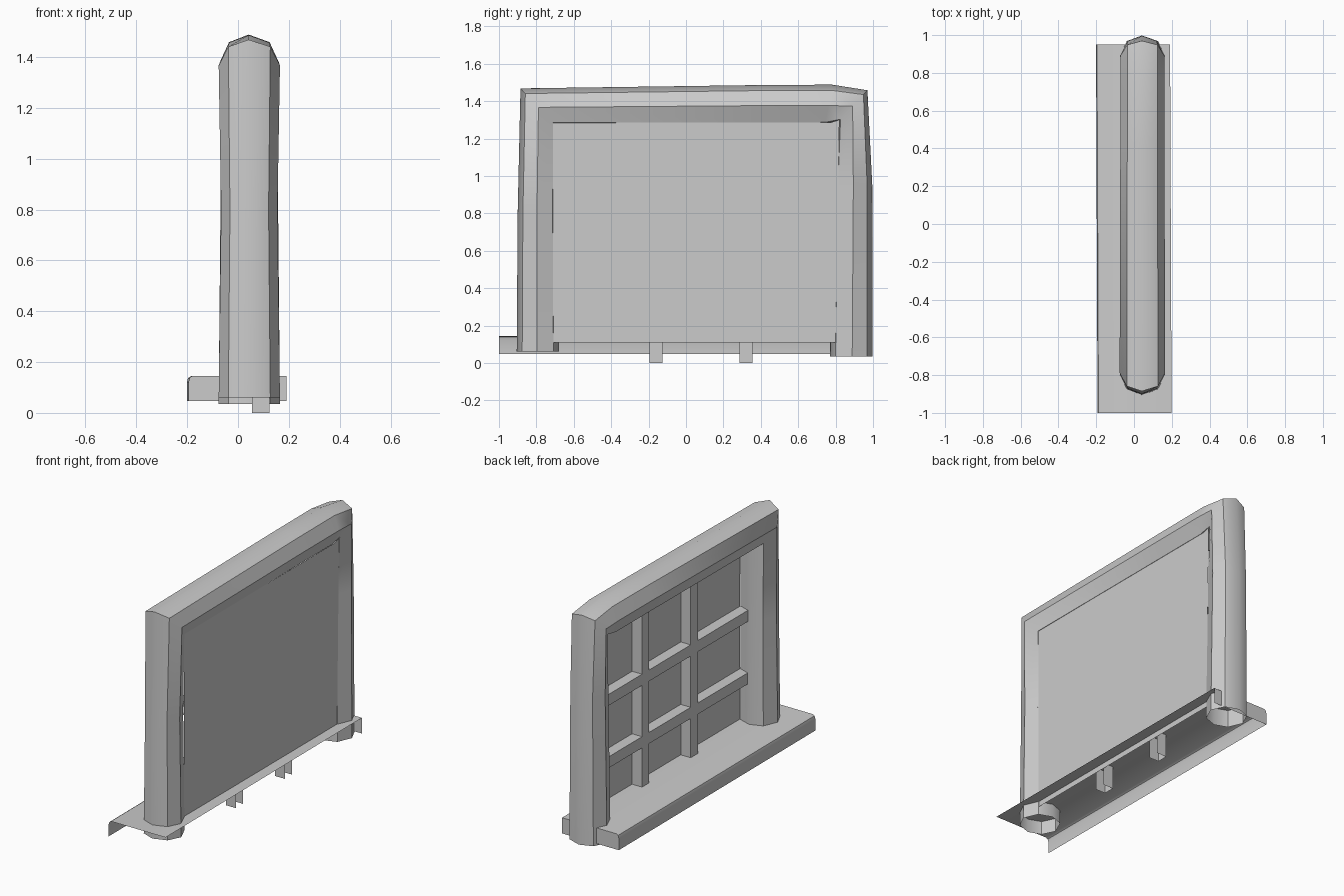
import bpy, bmesh, math

if "Cube" in bpy.data.objects:
    bpy.data.objects.remove(bpy.data.objects["Cube"])

grey = bpy.data.materials.new("plain_grey")
grey.diffuse_color = (0.6, 0.6, 0.6, 1)
grey.use_nodes = True
grey.node_tree.nodes["Principled BSDF"].inputs["Base Color"].default_value = grey.diffuse_color


def make(name, verts, faces, smooth=None):
    """Mesh object from points and faces, optionally smooth shaded."""
    me = bpy.data.meshes.new(name)
    me.from_pydata(verts, [], faces)
    me.materials.append(grey)
    ob = bpy.data.objects.new(name, me)
    bpy.context.collection.objects.link(ob)
    if smooth:
        bpy.ops.object.select_all(action='DESELECT')
        ob.select_set(True)
        bpy.context.view_layer.objects.active = ob
        bpy.ops.object.shade_smooth_by_angle(angle=math.radians(smooth))
    return ob


# Frame: eight-sided tube swept from the front foot, over the top, to the back foot
# section points: (x offset from the middle, depth 0 = outer edge, 1 = inner edge)
section = [(0, 0), (0.085, 0.13), (0.123, 0.48), (0.085, 0.87),
           (0, 1), (-0.08, 0.87), (-0.118, 0.48), (-0.08, 0.13)]
# stations: outer y, z, inner y, z, width scale
stations = [(-0.905, 0.06, -0.68, 0.06, 1.0), (-0.90, 0.8, -0.685, 0.8, 0.92),
            (-0.885, 1.468, -0.685, 1.257, 1.0), (0.4, 1.486, 0.4, 1.257, 0.97),
            (0.78, 1.488, 0.74, 1.257, 0.97), (0.97, 1.458, 0.805, 1.28, 0.97),
            (0.996, 0.95, 0.785, 0.95, 0.93), (0.998, 0.035, 0.77, 0.035, 1.0)]
verts = [(0.042 + sx * w, oy + (iy - oy) * d, oz + (iz - oz) * d)
         for oy, oz, iy, iz, w in stations for sx, d in section]
n = len(section)
faces = [(r * n + i, (r + 1) * n + i, (r + 1) * n + (i + 1) % n, r * n + (i + 1) % n)
         for r in range(len(stations) - 1) for i in range(n)]
make("frame", verts, faces, 41)

# Pane: one thin sheet, leaning in slightly along the back post
pane = [(-0.71, 0.11), (0.80, 0.11), (0.82, 1.3), (0.77, 1.285), (-0.71, 1.285)]
make("pane", [(0.124, y, z) for y, z in pane], [(0, 1, 2, 3, 4)])


def bar(name, y0, y1, z0, z1, upright):
    """Open channel standing off the left side of the pane."""
    a, b = 0.055, 0.1235
    v = [(x, y, z) for x in (a, b) for y, z in ((y0, z0), (y1, z0), (y1, z1), (y0, z1))]
    sides = [(1, 2, 6, 5), (3, 0, 4, 7)] if upright else [(0, 1, 5, 4), (2, 3, 7, 6)]
    make(name, v, [(3, 2, 1, 0)] + sides)


# Glazing bars
for y in (-0.16, 0.32):
    bar("upright_bar", y - 0.035, y + 0.035, 0.0, 1.30, True)
for z in (0.425, 0.815):
    bar("cross_bar", -0.72, 0.80, z - 0.035, z + 0.035, False)

# Sill: thin top with a rounded left lip and a cap at the back end
lip = [(0.195, 0.145), (-0.18, 0.145), (-0.192, 0.138), (-0.197, 0.122), (-0.197, 0.047)]
verts = [(x + dx, y, z) for y, dx in ((-1.0, 0.004), (0.95, -0.004)) for x, z in lip]
k = len(lip)
faces = [(i, i + 1, k + i + 1, k + i) for i in range(k - 1)]
verts.append((0.191, 0.95, 0.047))
faces.append((k, k + 1, k + 2, k + 3, k + 4, 2 * k))
make("sill", verts, faces, 40)
